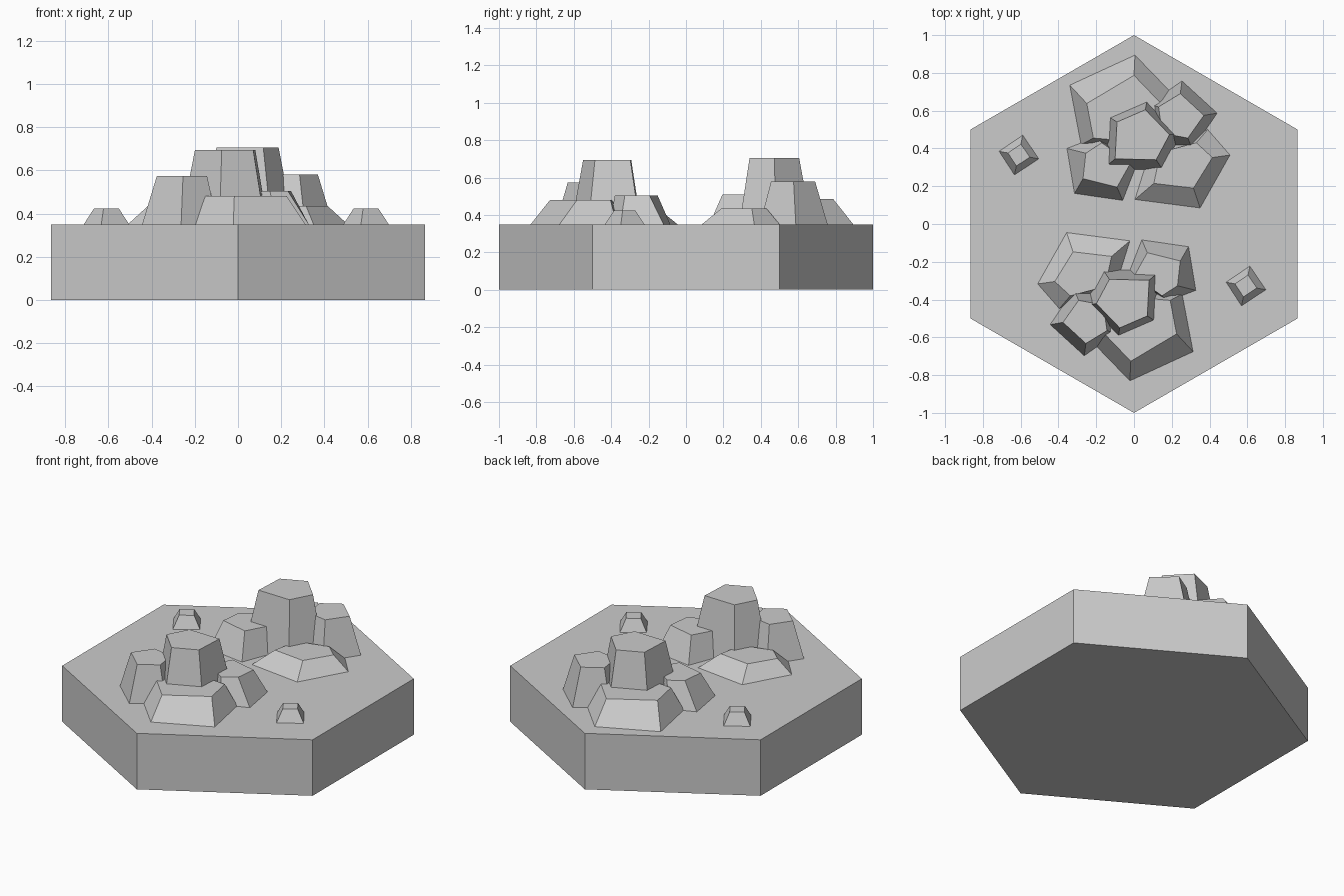
import bpy, bmesh, math

if "Cube" in bpy.data.objects:
    bpy.data.objects.remove(bpy.data.objects["Cube"])

BASE_Z = 0.35


def loft(name, low, high, z0, z1):
    """Solid between two outlines with the same number of corners."""
    bm = bmesh.new()
    a = [bm.verts.new((x, y, z0)) for x, y in low]
    b = [bm.verts.new((x, y, z1)) for x, y in high]
    n = len(a)
    bm.faces.new(a)
    bm.faces.new(b)
    for i in range(n):
        j = (i + 1) % n
        bm.faces.new((a[i], a[j], b[j], b[i]))
    bmesh.ops.recalc_face_normals(bm, faces=bm.faces)
    me = bpy.data.meshes.new(name)
    bm.to_mesh(me)
    bm.free()
    ob = bpy.data.objects.new(name, me)
    bpy.context.collection.objects.link(ob)
    return ob


def scaled(pts, k):
    cx = sum(p[0] for p in pts) / len(pts)
    cy = sum(p[1] for p in pts) / len(pts)
    return [(cx + (x - cx) * k, cy + (y - cy) * k) for x, y in pts]


# hexagonal tile
hexagon = [(math.sin(i * math.pi / 3), math.cos(i * math.pi / 3)) for i in range(6)]
loft("hex_tile", hexagon, hexagon, 0, BASE_Z)

# five boulders of one cluster: (name, foot outline, top outline, top height)
peak = [(0.06, 0.605), (0.188, 0.473), (0.117, 0.34), (-0.1, 0.345), (-0.09, 0.54)]
rocks = [
    ("peak_rock", scaled(peak, 1.45), peak, 0.705),
    ("back_rock",
     [(-0.34, 0.735), (0.005, 0.894), (0.27, 0.62), (0.1, 0.35), (-0.28, 0.42)],
     [(-0.25, 0.638), (0, 0.787), (0.17, 0.61), (0.07, 0.43), (-0.215, 0.455)], 0.485),
    ("side_rock",
     [(0.254, 0.757), (0.44, 0.587), (0.31, 0.395), (0.1, 0.44), (0.08, 0.635)],
     [(0.245, 0.69), (0.37, 0.575), (0.285, 0.455), (0.15, 0.48), (0.13, 0.62)], 0.58),
    ("low_rock",
     [(0.508, 0.365), (0.35, 0.085), (0.005, 0.13), (0.08, 0.37), (0.39, 0.5)],
     [(0.415, 0.352), (0.315, 0.19), (0.105, 0.215), (0.14, 0.38), (0.33, 0.43)], 0.435),
    ("front_rock",
     [(-0.355, 0.4), (-0.315, 0.162), (-0.06, 0.125), (0.02, 0.33), (-0.2, 0.46)],
     [(-0.255, 0.375), (-0.27, 0.24), (-0.09, 0.195), (-0.02, 0.32), (-0.17, 0.43)], 0.51),
]

# second cluster is the first turned half round and slightly smaller
K = 0.97
for name, low, high, z in rocks:
    loft(name + "_a", low, high, BASE_Z, z)
    turn = lambda pts: [(-0.017 - K * x, 0.037 - K * y) for x, y in pts]
    loft(name + "_b", turn(low), turn(high), BASE_Z, BASE_Z + (z - BASE_Z) * K)

# two small pebbles
pebble = [(0.02, 0.105), (0.105, -0.02), (-0.024, -0.105), (-0.105, 0.02)]
for tag, cx, cy in (("a", -0.609, 0.365), ("b", 0.593, -0.328)):
    foot = [(cx + x, cy + y) for x, y in pebble]
    loft("pebble_" + tag, foot, scaled(foot, 0.55), BASE_Z, 0.423)
